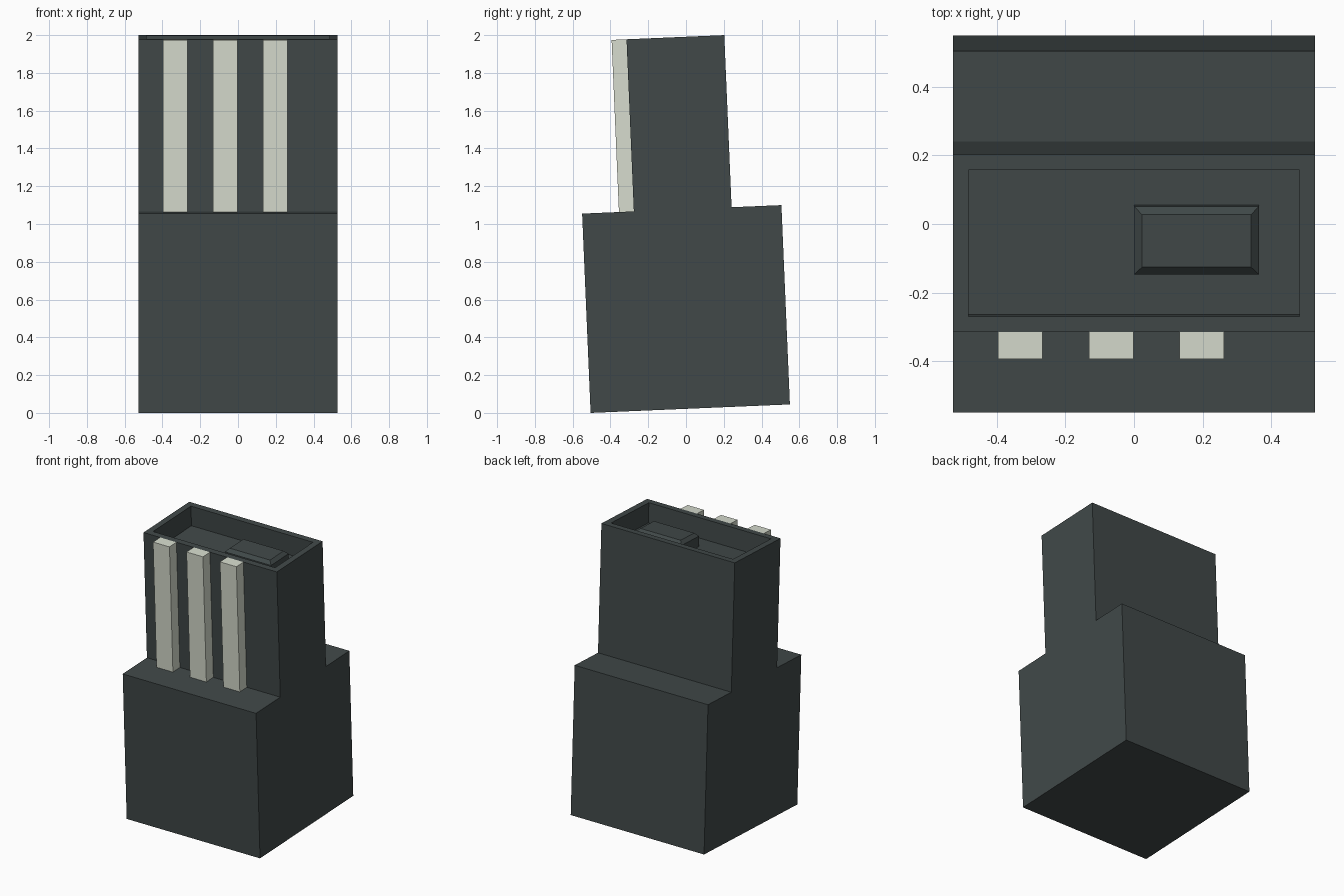
import bpy, bmesh, math
from mathutils import Matrix

if "Cube" in bpy.data.objects:
    bpy.data.objects.remove(bpy.data.objects["Cube"])

# Whole model leans slightly towards the front
LEAN = Matrix.Translation((0, -0.505, 0)) @ Matrix.Rotation(math.asin(0.0425), 4, 'X')


def material(name, rgb):
    m = bpy.data.materials.new(name)
    m.diffuse_color = (*rgb, 1)
    m.use_nodes = True
    m.node_tree.nodes["Principled BSDF"].inputs["Base Color"].default_value = m.diffuse_color
    return m


DARK = material("dark_grey", (0.052, 0.066, 0.066))
PALE = material("pale_grey", (0.68, 0.72, 0.62))


def prism(profile, x0, x1):
    """Extrude a (depth, height) profile from x0 to x1."""
    bm = bmesh.new()
    face = bm.faces.new([bm.verts.new((x0, y, z)) for y, z in profile])
    ext = bmesh.ops.extrude_face_region(bm, geom=[face])
    verts = [v for v in ext["geom"] if isinstance(v, bmesh.types.BMVert)]
    bmesh.ops.translate(bm, verts=verts, vec=(x1 - x0, 0, 0))
    bmesh.ops.recalc_face_normals(bm, faces=bm.faces)
    return bm


def box(x0, x1, y0, y1, z0, z1):
    return prism([(y0, z0), (y1, z0), (y1, z1), (y0, z1)], x0, x1)


def top_face(bm):
    return max(bm.faces, key=lambda f: f.calc_center_median().z)


def finish(bm, name, mat):
    me = bpy.data.meshes.new(name)
    bm.to_mesh(me)
    bm.free()
    me.materials.append(mat)
    ob = bpy.data.objects.new(name, me)
    ob.matrix_world = LEAN
    bpy.context.collection.objects.link(ob)


# Body: wide base and narrower upper block, with a tray sunk in the top
W, H, TOP = 1.056, 1.056, 1.968
body = prism([(0, 0), (W, 0), (W, H), (0.792, H), (0.792, TOP),
              (0.274, TOP), (0.274, H), (0, H)], -0.528, 0.528)
tray = top_face(body)
bmesh.ops.inset_region(body, faces=[tray], thickness=0.063)
ext = bmesh.ops.extrude_face_region(body, geom=[tray])
bmesh.ops.delete(body, geom=[tray], context='FACES_ONLY')
bmesh.ops.translate(body, vec=(0, 0, -0.143),
                    verts=[v for v in ext["geom"] if isinstance(v, bmesh.types.BMVert)])
bmesh.ops.recalc_face_normals(body, faces=body.faces)
finish(body, "body", DARK)

# Button on the tray floor with a chamfered top
button = box(0, 0.365, 0.438, 0.638, TOP - 0.143, 1.9)
bmesh.ops.bevel(button, geom=list(top_face(button).edges), offset=0.023,
                segments=1, affect='EDGES')
for v in button.verts:
    if v.co.z > 1.85:
        v.co.z += 0.023
finish(button, "button", DARK)

# Three pale bars on the front of the upper block
for i in range(3):
    x = -0.397 + 0.265 * i
    finish(box(x, x + 0.13, 0.195, 0.274, H, TOP), f"front_bar_{i + 1}", PALE)
